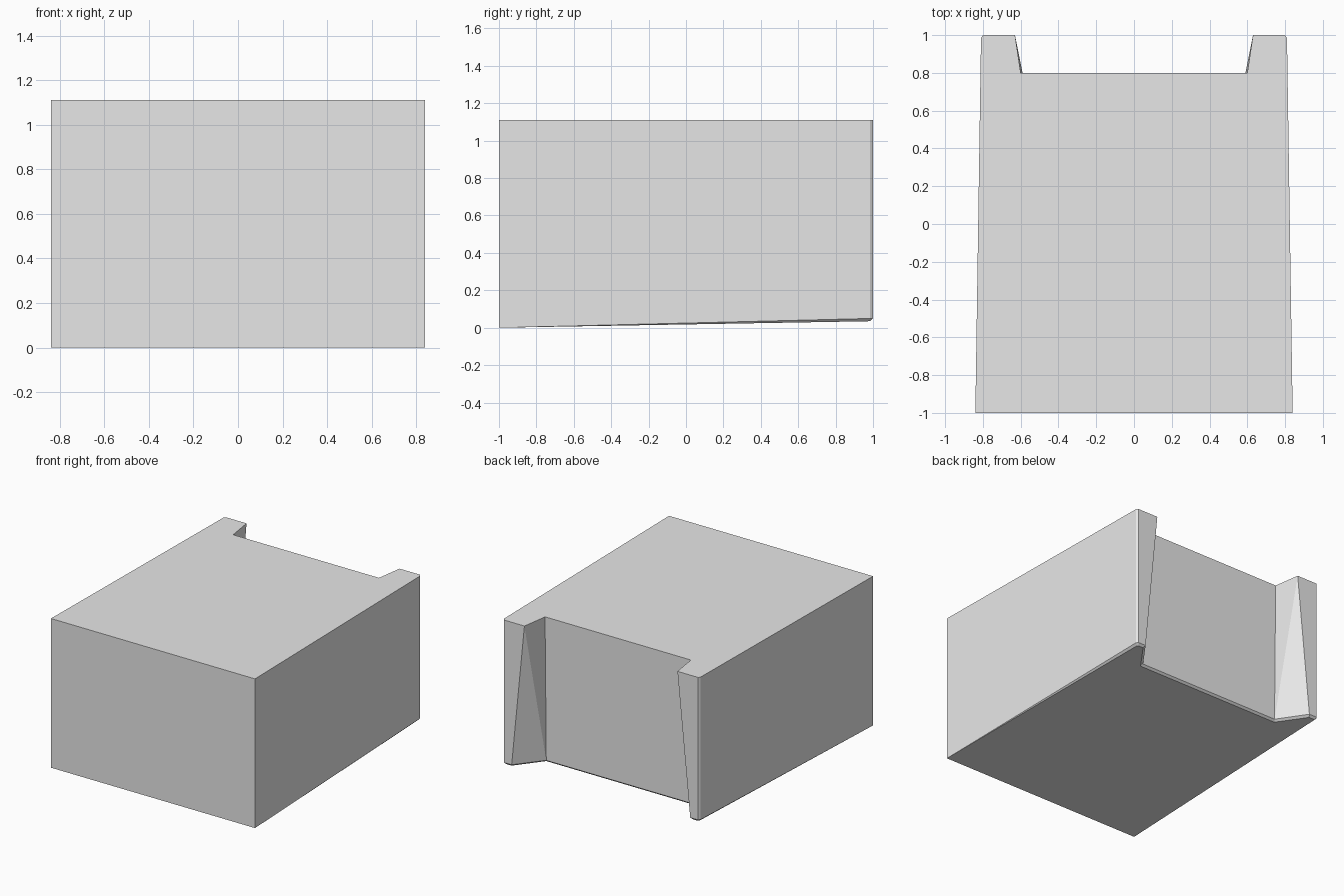
import bpy
import bmesh

cube = bpy.data.objects.get("Cube")
if cube:
    bpy.data.objects.remove(cube, do_unlink=True)

# One plain grey for the whole body
grey = bpy.data.materials.new("light_grey")
grey.use_nodes = True
grey.diffuse_color = (0.8, 0.8, 0.8, 1)
grey.node_tree.nodes["Principled BSDF"].inputs["Base Color"].default_value = grey.diffuse_color

TOP = 1.11

# Half outlines: front corner, chamfered rear corner, rear post inner edge, recess corner
top_half = [(0.84, -1), (0.81, 0.985), (0.80, 1), (0.63, 1), (0.60, 0.80)]
low_half = [(0.84, -1), (0.81, 0.985), (0.80, 1), (0.735, 1), (0.59, 0.80)]
base_half = [(0.84, -1), (0.795, 0.975), (0.785, 0.985), (0.745, 0.985), (0.60, 0.785)]


def ring(bm, half, height):
    """Mirror a half outline into a closed loop of vertices."""
    outline = half + [(-x, y) for x, y in reversed(half)]
    return [bm.verts.new((x, y, height(y))) for x, y in outline]


bm = bmesh.new()
top = ring(bm, top_half, lambda y: TOP)
low = ring(bm, low_half, lambda y: 0.025 * (y + 1))
base = ring(bm, base_half, lambda y: 0.0175 * (y + 1))

# Flat top and gently rising underside
bm.faces.new(top)
bm.faces.new(base[::-1])

# Walls, with the twisted post sides folded from top rear to bottom recess corner
n = len(top)
for i in range(n):
    j = (i + 1) % n
    if i == 3:
        bm.faces.new((top[i], low[i], low[j]))
        bm.faces.new((top[i], low[j], top[j]))
    elif i == 5:
        bm.faces.new((top[i], low[i], top[j]))
        bm.faces.new((low[i], low[j], top[j]))
    else:
        bm.faces.new((top[i], low[i], low[j], top[j]))
    # Bottom bevel that fades out toward the front
    if i != n - 1:
        bm.faces.new((low[i], base[i], base[j], low[j]))

bmesh.ops.remove_doubles(bm, verts=bm.verts, dist=0.0005)
bmesh.ops.recalc_face_normals(bm, faces=bm.faces)

mesh = bpy.data.meshes.new("block_body")
bm.to_mesh(mesh)
bm.free()
mesh.materials.append(grey)
body = bpy.data.objects.new("block_body", mesh)
bpy.context.collection.objects.link(body)
